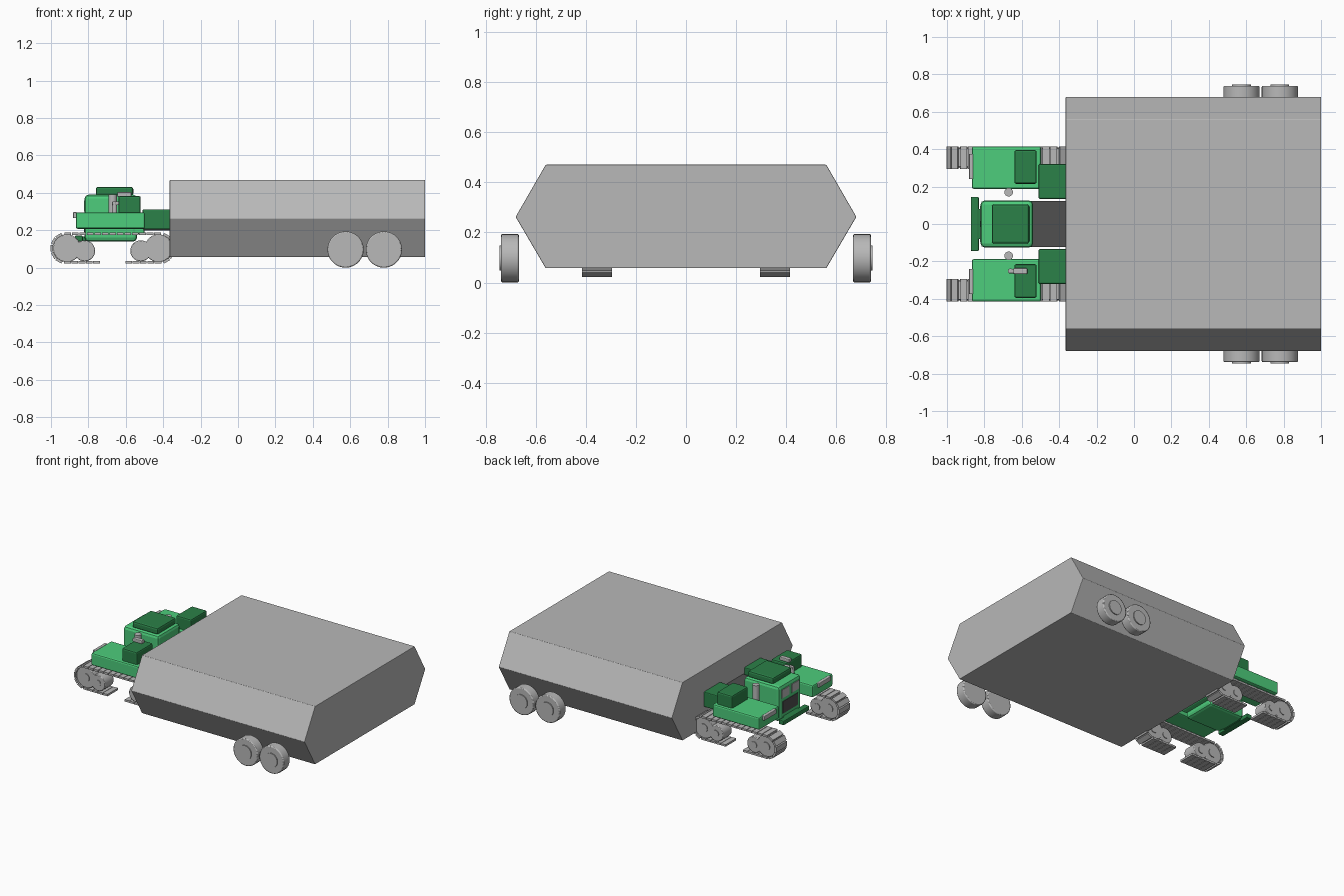
import bpy, bmesh, math
from mathutils import Matrix, Vector

if "Cube" in bpy.data.objects:
    bpy.data.objects.remove(bpy.data.objects["Cube"])


def material(name, rgb):
    m = bpy.data.materials.new(name)
    m.diffuse_color = (*rgb, 1)
    m.use_nodes = True
    m.node_tree.nodes["Principled BSDF"].inputs["Base Color"].default_value = m.diffuse_color
    return m


GREY = material("light grey", (0.48, 0.48, 0.48))
DARK = material("dark grey", (0.08, 0.08, 0.08))
GREEN = material("bright green", (0.075, 0.61, 0.2))
DEEP = material("deep green", (0.024, 0.22, 0.065))


def finish(name, bm, mat, bevel=0, smooth=False):
    bmesh.ops.recalc_face_normals(bm, faces=bm.faces)
    me = bpy.data.meshes.new(name)
    bm.to_mesh(me)
    bm.free()
    me.materials.append(mat)
    ob = bpy.data.objects.new(name, me)
    bpy.context.collection.objects.link(ob)
    if bevel:
        mod = ob.modifiers.new("soft edges", "BEVEL")
        mod.width, mod.segments = bevel, 2
    if smooth:
        bpy.context.view_layer.objects.active = ob
        ob.select_set(True)
        bpy.ops.object.shade_smooth_by_angle(angle=math.radians(35))
        ob.select_set(False)
    return ob


def add_box(bm, centre, size, rot=Matrix()):
    bmesh.ops.create_cube(bm, size=1, matrix=Matrix.Translation(centre) @ rot
                          @ Matrix.Diagonal((*size, 1)))


def box(name, x, y, z, mat, bevel=0.01):
    bm = bmesh.new()
    lo, hi = Vector((x[0], y[0], z[0])), Vector((x[1], y[1], z[1]))
    add_box(bm, (lo + hi) / 2, [abs(c) for c in hi - lo])
    return finish(name, bm, mat, bevel)


def add_disc(bm, x, z, y0, y1, r):
    bmesh.ops.create_cone(bm, cap_ends=True, segments=28, radius1=r, radius2=r,
                          depth=abs(y1 - y0),
                          matrix=Matrix.Translation((x, (y0 + y1) / 2, z))
                          @ Matrix.Rotation(math.pi / 2, 4, 'X'))


def pipe(name, x, y, z0, z1, r):
    bm = bmesh.new()
    bmesh.ops.create_cone(bm, cap_ends=True, segments=16, radius1=r, radius2=r,
                          depth=z1 - z0,
                          matrix=Matrix.Translation((x, y, (z0 + z1) / 2)))
    return finish(name, bm, GREY, smooth=True)


# Six-sided container, extruded lengthwise
bm = bmesh.new()
outline = [(-0.56, 0.057), (0.56, 0.057), (0.68, 0.262),
           (0.56, 0.47), (-0.56, 0.47), (-0.68, 0.262)]
face = bm.faces.new([bm.verts.new((-0.365, y, z)) for y, z in outline])
out = bmesh.ops.extrude_face_region(bm, geom=[face])
bmesh.ops.translate(bm, vec=(1.365, 0, 0),
                    verts=[v for v in out["geom"] if isinstance(v, bmesh.types.BMVert)])
finish("container", bm, GREY, 0.003)

# Container wheels with raised hubs
for s in (-1, 1):
    for x in (0.575, 0.78):
        bm = bmesh.new()
        add_disc(bm, x, 0.097, s * 0.667, s * 0.738, 0.097)
        finish("container_wheel", bm, GREY, 0.006, True)
        bm = bmesh.new()
        add_disc(bm, x, 0.097, s * 0.73, s * 0.745, 0.05)
        finish("wheel_hub", bm, GREY, 0, True)

# Cab, roof, bumper and hitch deck
box("cab", (-0.82, -0.54), (-0.125, 0.125), (0.14, 0.39), GREEN, 0.02)
box("lower_hull", (-0.81, -0.50), (-0.122, 0.122), (0.18, 0.25), GREEN, 0.008)
box("cab_roof", (-0.76, -0.56), (-0.105, 0.105), (0.385, 0.432), DEEP, 0.012)
box("front_bumper", (-0.872, -0.83), (-0.145, 0.145), (0.14, 0.172), DEEP, 0.006)
box("bumper_mount", (-0.84, -0.79), (-0.08, 0.08), (0.145, 0.168), DEEP, 0.003)
box("hitch_deck", (-0.545, -0.36), (-0.122, 0.122), (0.2, 0.27), DARK, 0)
box("grille", (-0.824, -0.818), (-0.085, 0.085), (0.19, 0.275), DARK, 0)

# Parts mirrored on both sides
for s in (-1, 1):
    def side(a, b):
        return tuple(sorted((s * a, s * b)))
    box("cab_window", (-0.824, -0.818), side(0.015, 0.095), (0.3, 0.36), GREY, 0)
    box("side_pod", (-0.867, -0.497), side(0.188, 0.415), (0.208, 0.296), GREEN, 0.01)
    box("pod_box", (-0.64, -0.52), side(0.215, 0.395), (0.285, 0.383), DEEP, 0.01)
    box("rear_box", (-0.51, -0.36), side(0.135, 0.32), (0.205, 0.312), DEEP, 0.006)
    box("headlight", (-0.882, -0.86), side(0.24, 0.375), (0.265, 0.297), GREY, 0.004)
    pipe("exhaust_stack", -0.67, s * 0.17, 0.21, 0.39, 0.023)

    # Road wheels and sprockets
    for x, z, r in ((-0.915, 0.104, 0.074), (-0.82, 0.09, 0.056),
                    (-0.425, 0.104, 0.074), (-0.52, 0.09, 0.056)):
        bm = bmesh.new()
        add_disc(bm, x, z, s * 0.305, s * 0.405, r)
        finish("track_wheel", bm, GREY, 0.004, True)
        bm = bmesh.new()
        add_disc(bm, x, z, s * 0.3, s * 0.41, r * 0.4)
        finish("track_wheel_hub", bm, GREY, 0, True)

    # Track plates: top run, both end curves and the two ground runs
    bm = bmesh.new()
    y, size = s * 0.355, (0.036, 0.12, 0.014)
    for i in range(13):
        add_box(bm, (-0.91 + i * 0.04, y, 0.181), size)
    for i in range(5):
        add_box(bm, (-0.912 + i * 0.039, y, 0.028), size)
        add_box(bm, (-0.428 - i * 0.039, y, 0.028), size)
    for i in range(1, 6):
        a = math.pi * i / 6
        for cx, d in ((-0.919, -1), (-0.421, 1)):
            pos = (cx + d * 0.076 * math.sin(a), y, 0.104 + 0.077 * math.cos(a))
            add_box(bm, pos, size, Matrix.Rotation(d * a, 4, 'Y'))
    finish("track_plates", bm, GREY)

# Small bent pipe on one pod
pipe("pod_pipe", -0.66, -0.252, 0.29, 0.35, 0.014)
box("pipe_elbow", (-0.672, -0.63), (-0.264, -0.24), (0.335, 0.355), GREY, 0.004)
box("pipe_top", (-0.645, -0.57), (-0.268, -0.236), (0.378, 0.405), GREY, 0.006)
